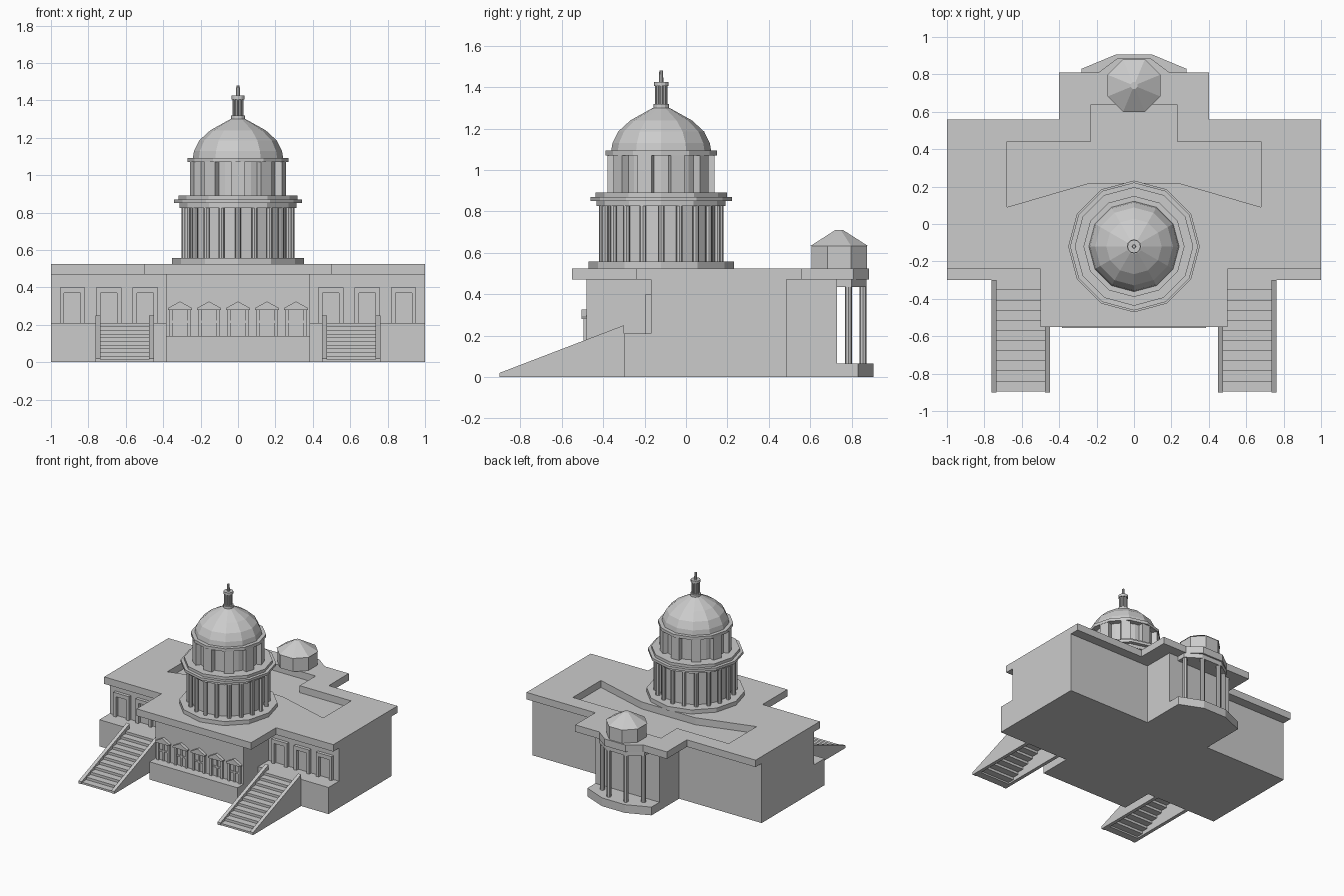
import bpy, bmesh
from math import sin, cos, pi
from mathutils import Matrix

if "Cube" in bpy.data.objects:
    bpy.data.objects.remove(bpy.data.objects["Cube"])


def finish(name, bm):
    bmesh.ops.recalc_face_normals(bm, faces=bm.faces)
    me = bpy.data.meshes.new(name)
    bm.to_mesh(me)
    bm.free()
    ob = bpy.data.objects.new(name, me)
    bpy.context.collection.objects.link(ob)
    return ob


def add_box(bm, x0, x1, y0, y1, z0, z1):
    m = Matrix.Translation(((x0 + x1) / 2, (y0 + y1) / 2, (z0 + z1) / 2)) @ \
        Matrix.Diagonal((x1 - x0, y1 - y0, z1 - z0, 1))
    bmesh.ops.create_cube(bm, size=1, matrix=m)


def boxes(name, items):
    bm = bmesh.new()
    for b in items:
        add_box(bm, *b)
    return finish(name, bm)


def mirrored(half):
    """Closed outline from the right-hand half."""
    return half + [(-x, y) for x, y in reversed(half)]


def prism(name, loops, z0, z1):
    """Extrude an outline (further loops are holes) from z0 to z1."""
    bm = bmesh.new()
    edges = []
    for loop in loops:
        vs = [bm.verts.new((x, y, z0)) for x, y in loop]
        edges += [bm.edges.new((vs[i - 1], vs[i])) for i in range(len(vs))]
    bmesh.ops.triangle_fill(bm, edges=edges, use_beauty=True)
    r = bmesh.ops.extrude_face_region(bm, geom=bm.faces[:], use_keep_orig=True)
    bmesh.ops.translate(bm, vec=(0, 0, z1 - z0),
                        verts=[v for v in r["geom"] if isinstance(v, bmesh.types.BMVert)])
    return finish(name, bm)


def side_profile(name, pts, x0, x1):
    """Extrude a (y, z) outline along x."""
    bm = bmesh.new()
    a, b = ([bm.verts.new((x, y, z)) for y, z in pts] for x in (x0, x1))
    bm.faces.new(a)
    bm.faces.new(b)
    for i in range(len(a)):
        bm.faces.new((a[i - 1], a[i], b[i], b[i - 1]))
    return finish(name, bm)


def lathe(name, prof, cy, sides, turn=0.0):
    """Revolve (radius, z) points about a vertical axis at (0, cy)."""
    bm = bmesh.new()
    rings = [[bm.verts.new((r * cos(turn + 2 * pi * i / sides),
                            cy + r * sin(turn + 2 * pi * i / sides), z))
              for i in range(sides)] for r, z in prof]
    for p, q in zip(rings, rings[1:]):
        for i in range(sides):
            bm.faces.new((p[i - 1], p[i], q[i], q[i - 1]))
    bm.faces.new(rings[0])
    bm.faces.new(rings[-1])
    return finish(name, bm)


def columns(name, places, radius, z0, z1, sides=8):
    bm = bmesh.new()
    for x, y in places:
        bmesh.ops.create_cone(bm, cap_ends=True, segments=sides, radius1=radius, radius2=radius,
                              depth=z1 - z0, matrix=Matrix.Translation((x, y, (z0 + z1) / 2)))
    return finish(name, bm)


def circle(n, r, cy):
    return [(r * sin(2 * pi * i / n), cy - r * cos(2 * pi * i / n)) for i in range(n)]


# Main body: wings, central block and rear bay in one outline
prism("building_body", [mirrored([(0.385, -0.48), (0.385, -0.17), (1, -0.17), (1, 0.485),
                                  (0.28, 0.485), (0.28, 0.73)])], 0, 0.47)
boxes("front_plinths", [(-0.385, 0.385, -0.555, -0.48, 0, 0.14),
                        (0.385, 1, -0.30, -0.17, 0, 0.21), (-1, -0.385, -0.30, -0.17, 0, 0.21)])

# Roof slab with sunken well
roof = mirrored([(0.5, -0.55), (0.5, -0.24), (1, -0.24), (1, 0.56), (0.4, 0.56), (0.4, 0.81),
                 (0.19, 0.81), (0.09, 0.885)])
well = mirrored([(0.235, 0.22), (0.68, 0.09), (0.68, 0.44), (0.23, 0.44), (0.23, 0.64)])
prism("roof_slab", [roof, well], 0.47, 0.525)

# Wing window surrounds
items = []
for s in (-1, 1):
    for c in (0.495, 0.69, 0.885):
        x = s * c
        items += [(x - 0.068, x - 0.044, -0.195, -0.17, 0.21, 0.37),
                  (x + 0.044, x + 0.068, -0.195, -0.17, 0.21, 0.37),
                  (x - 0.068, x + 0.068, -0.195, -0.17, 0.37, 0.40)]
boxes("wing_window_frames", items)

# Central windows with cross bars and gables
items = []
bm = bmesh.new()
for k in range(-2, 3):
    x = 0.155 * k
    items += [(x - 0.055, x - 0.038, -0.495, -0.48, 0.14, 0.285),
              (x + 0.038, x + 0.055, -0.495, -0.48, 0.14, 0.285),
              (x - 0.006, x + 0.006, -0.488, -0.48, 0.14, 0.285),
              (x - 0.038, x + 0.038, -0.488, -0.48, 0.21, 0.222)]
    tri = [[bm.verts.new((x + dx, y, z)) for dx, z in
            ((-0.063, 0.28), (0.063, 0.28), (0.063, 0.29), (0, 0.325), (-0.063, 0.29))]
           for y in (-0.505, -0.48)]
    bm.faces.new(tri[0])
    bm.faces.new(tri[1])
    for i in range(5):
        bm.faces.new((tri[0][i - 1], tri[0][i], tri[1][i], tri[1][i - 1]))
boxes("central_window_frames", items)
finish("window_gables", bm)

# Two front staircases: side walls and open treads
ramp = [(-0.90, 0), (-0.90, 0.02), (-0.30, 0.25), (-0.30, 0)]
N = 11
for s, side in ((-1, "left"), (1, "right")):
    for a, label in ((0.45, "inner"), (0.735, "outer")):
        side_profile(f"{side}_stair_{label}_wall", ramp, s * a, s * (a + 0.027))
    treads = []
    for i in range(N):
        y, z = -0.895 + i * 0.595 / N, 0.015 + i * 0.0195
        xs = sorted((s * 0.475, s * 0.737))
        treads.append((*xs, y, y + 0.595 / N + 0.004, max(0, z - 0.022), z))
    boxes(f"{side}_stair_treads", treads)

# Rear portico
prism("portico_base", [mirrored([(0.28, 0.73), (0.28, 0.83), (0.10, 0.905)])], 0, 0.065)
prism("portico_beam", [mirrored([(0.20, 0.73), (0.20, 0.80), (0.09, 0.872)])], 0.435, 0.47)
columns("portico_columns", [(-0.18, 0.785), (-0.075, 0.855), (0.075, 0.855), (0.18, 0.785)],
        0.018, 0.065, 0.435)
lathe("rear_cupola", [(0.146, 0.525), (0.146, 0.632), (0.152, 0.632), (0.02, 0.71)],
      0.74, 8, pi / 8)

# Main dome tower, bottom to top
CY = -0.12
lathe("dome_base", [(0.352, 0.525), (0.352, 0.557)], CY, 12)
lathe("lower_drum", [(0.26, 0.555), (0.26, 0.83)], CY, 20)
columns("lower_drum_columns", circle(20, 0.285, CY), 0.016, 0.555, 0.83)
lathe("lower_cornice", [(0.312, 0.825), (0.312, 0.85), (0.342, 0.85), (0.342, 0.87),
                        (0.317, 0.87), (0.317, 0.892)], CY, 12)
lathe("upper_drum", [(0.225, 0.89), (0.225, 1.075)], CY, 20)
bm = bmesh.new()
for i in range(10):
    m = Matrix.Translation((0, CY, 0.982)) @ Matrix.Rotation(2 * pi * i / 10, 4, "Z") @ \
        Matrix.Translation((0, -0.236, 0)) @ Matrix.Diagonal((0.07, 0.045, 0.185, 1))
    bmesh.ops.create_cube(bm, size=1, matrix=m)
finish("upper_drum_piers", bm)
lathe("upper_cornice", [(0.27, 1.07), (0.27, 1.093)], CY, 12)
lathe("dome", [(0.242, 1.09), (0.235, 1.13), (0.208, 1.185), (0.148, 1.24), (0.04, 1.30)], CY, 12)

# Lantern and finial
lathe("lantern_base", [(0.038, 1.295), (0.038, 1.318)], CY, 12)
lathe("lantern_core", [(0.02, 1.315), (0.02, 1.41)], CY, 8)
columns("lantern_columns", circle(8, 0.024, CY), 0.006, 1.315, 1.41, 6)
lathe("lantern_cap", [(0.035, 1.405), (0.035, 1.425)], CY, 12)
lathe("finial", [(0.011, 1.42), (0.009, 1.48)], CY, 8)
